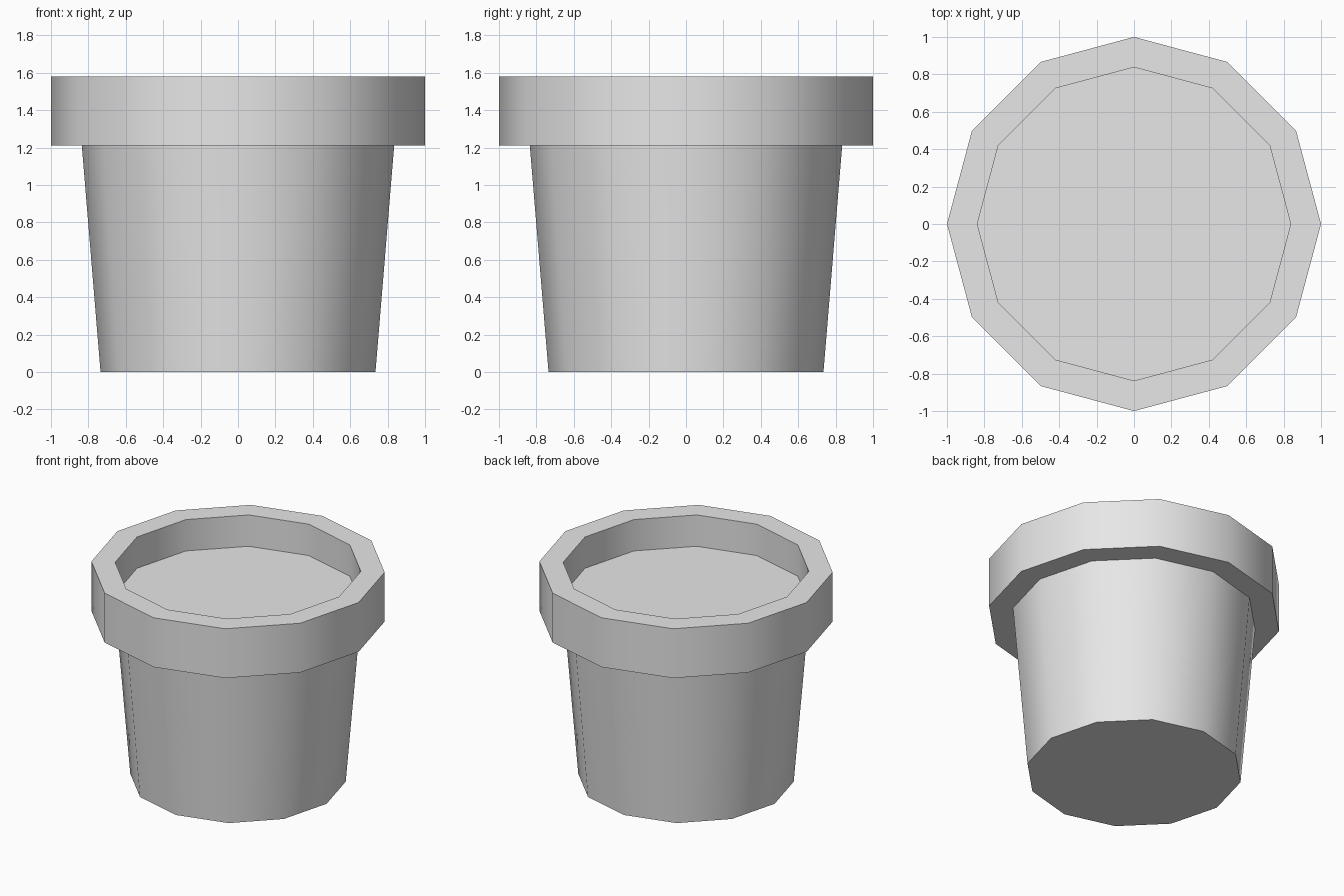
import bpy, bmesh, math

SIDES = 12

if "Cube" in bpy.data.objects:
    bpy.data.objects.remove(bpy.data.objects["Cube"], do_unlink=True)

grey = bpy.data.materials.new("pale grey")
grey.use_nodes = True
colour = (0.8, 0.8, 0.8, 1)
grey.diffuse_color = colour
grey.node_tree.nodes["Principled BSDF"].inputs["Base Color"].default_value = colour


def lathe(name, profile, cap_start=False, cap_end=False):
    """Turn a profile of (radius, height) points into a faceted ring of faces."""
    bm = bmesh.new()
    rings = []
    for radius, z in profile:
        angles = [2 * math.pi * i / SIDES for i in range(SIDES)]
        rings.append([bm.verts.new((radius * math.cos(a), radius * math.sin(a), z))
                      for a in angles])
    for low, high in zip(rings, rings[1:]):
        for i in range(SIDES):
            j = (i + 1) % SIDES
            bm.faces.new((low[i], low[j], high[j], high[i]))
    if cap_start:
        bm.faces.new(rings[0][::-1])
    if cap_end:
        bm.faces.new(rings[-1])
    mesh = bpy.data.meshes.new(name)
    bm.to_mesh(mesh)
    bm.free()
    mesh.materials.append(grey)
    obj = bpy.data.objects.new(name, mesh)
    bpy.context.collection.objects.link(obj)
    bpy.ops.object.select_all(action="DESELECT")
    obj.select_set(True)
    bpy.context.view_layer.objects.active = obj
    bpy.ops.object.shade_smooth_by_angle(angle=math.radians(40))
    return obj


# Tapered body, overhanging rim and inner wall in one outline
lathe("pot", [(0.735, 0), (0.835, 1.21), (1, 1.21), (1, 1.58),
              (0.838, 1.58), (0.838, 1.345)], cap_start=True)

# Flat fill inside the rim
lathe("soil", [(0.838, 1.345)], cap_end=True)
